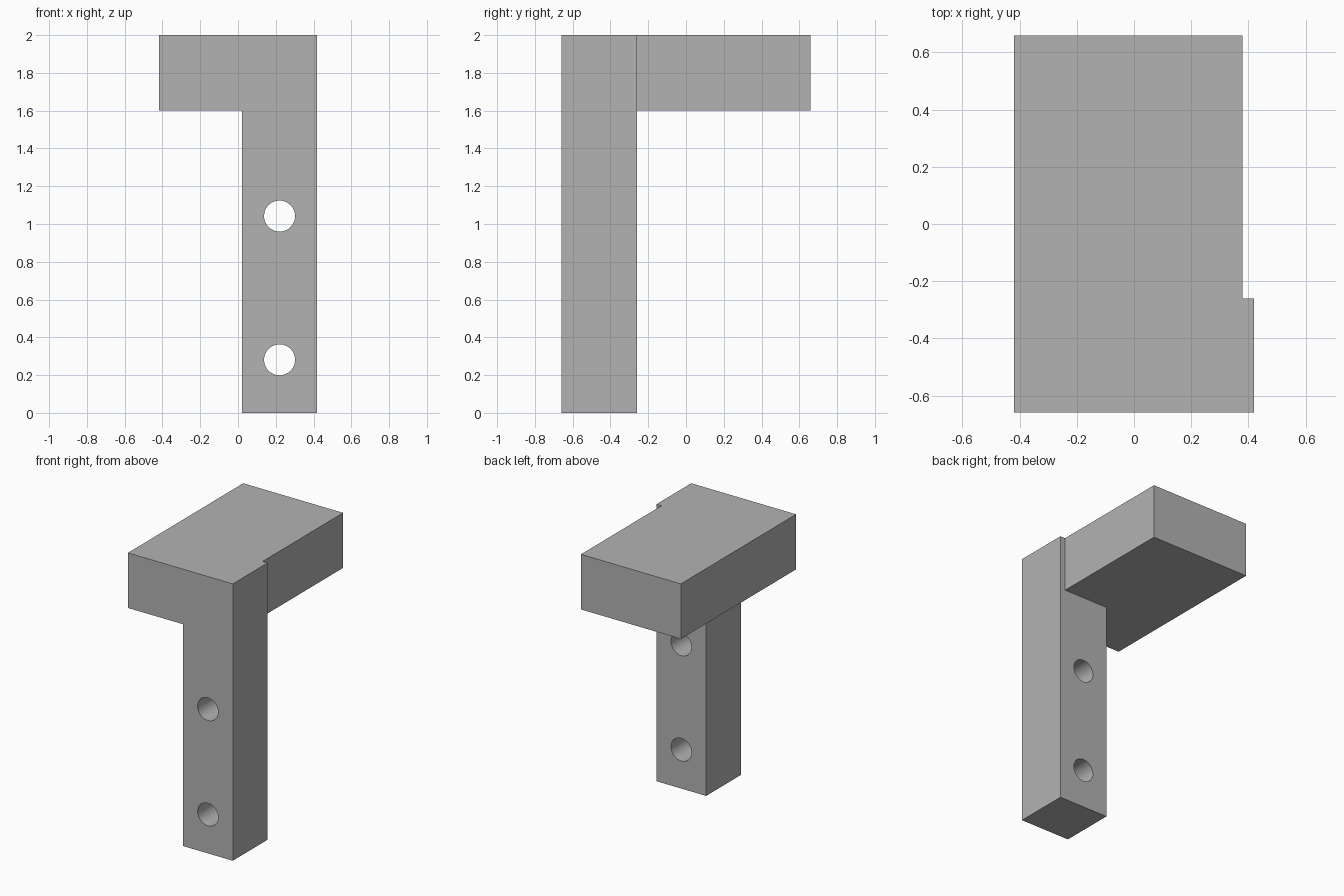
import bpy
import math

cube = bpy.data.objects.get("Cube")
if cube:
    bpy.data.objects.remove(cube, do_unlink=True)

grey = bpy.data.materials.new("plain grey")
grey.use_nodes = True
colour = (0.45, 0.45, 0.45, 1)
grey.diffuse_color = colour
grey.node_tree.nodes["Principled BSDF"].inputs["Base Color"].default_value = colour


def box(name, low, high):
    """Axis-aligned block between two corners."""
    centre = [(a + b) / 2 for a, b in zip(low, high)]
    bpy.ops.mesh.primitive_cube_add(size=1, location=centre)
    obj = bpy.context.object
    obj.name = name
    obj.scale = [b - a for a, b in zip(low, high)]
    bpy.ops.object.transform_apply(location=True, rotation=False, scale=True)
    obj.data.materials.append(grey)
    return obj


def combine(target, tool, operation):
    """Apply an exact boolean and discard the tool."""
    tool.hide_render = True
    mod = target.modifiers.new(operation.lower(), 'BOOLEAN')
    mod.operation = operation
    mod.solver = 'EXACT'
    mod.object = tool
    bpy.context.view_layer.objects.active = target
    bpy.ops.object.modifier_apply(modifier=mod.name)
    bpy.data.objects.remove(tool, do_unlink=True)


# Upright post joined to the flat top block, flush at the front
front, back, post_back = -0.658, 0.658, -0.26
bracket = box("bracket", (0.021, front, 0), (0.419, post_back, 2))
top_block = box("top_block", (-0.419, front, 1.602), (0.379, back, 2))
combine(bracket, top_block, 'UNION')

# Two bolt holes through the post
for z in (0.281, 1.042):
    bpy.ops.mesh.primitive_cylinder_add(
        vertices=48, radius=0.082, depth=1,
        location=(0.22, (front + post_back) / 2, z),
        rotation=(math.pi / 2, 0, 0))
    cutter = bpy.context.object
    cutter.name = "hole_cutter"
    cutter.data.materials.append(grey)
    combine(bracket, cutter, 'DIFFERENCE')

# Smooth hole walls, crisp block edges
bpy.ops.object.select_all(action='DESELECT')
bracket.select_set(True)
bpy.context.view_layer.objects.active = bracket
bpy.ops.object.shade_smooth_by_angle(angle=math.radians(30))
